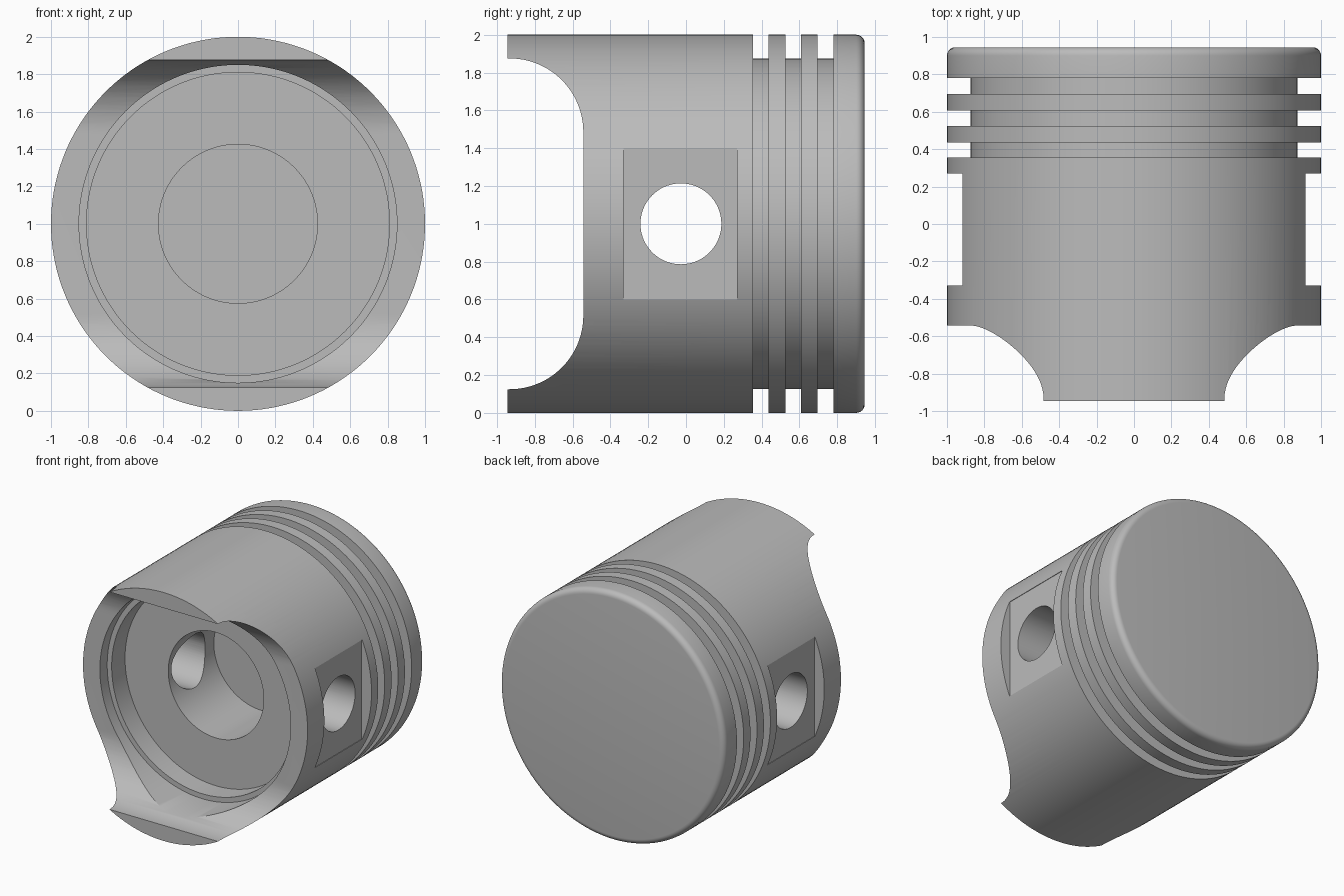
import bpy, bmesh, math
from mathutils import Matrix, Vector

if "Cube" in bpy.data.objects:
    bpy.data.objects.remove(bpy.data.objects["Cube"])

FRONT, CROWN, AXIS_Z = -0.945, 0.945, 1.0

metal = bpy.data.materials.new("grey metal")
metal.use_nodes = True
GREY = (0.5, 0.5, 0.5, 1)
metal.diffuse_color = GREY
metal.node_tree.nodes["Principled BSDF"].inputs["Base Color"].default_value = GREY


def make_object(name, bm):
    bmesh.ops.recalc_face_normals(bm, faces=bm.faces)
    mesh = bpy.data.meshes.new(name)
    bm.to_mesh(mesh)
    bm.free()
    mesh.materials.append(metal)
    obj = bpy.data.objects.new(name, mesh)
    bpy.context.collection.objects.link(obj)
    return obj


def lathe(name, profile, steps=144):
    """Spin (radius, y) points around the lengthwise axis."""
    bm = bmesh.new()
    verts = [bm.verts.new((r, y, AXIS_Z)) for r, y in profile]
    edges = [bm.edges.new(pair) for pair in zip(verts, verts[1:])]
    bmesh.ops.spin(bm, geom=verts + edges, cent=(0, 0, AXIS_Z), axis=(0, 1, 0),
                   angle=math.tau, steps=steps)
    bmesh.ops.remove_doubles(bm, verts=bm.verts, dist=1e-4)
    return make_object(name, bm)


def box(name, center, size):
    bm = bmesh.new()
    bmesh.ops.create_cube(bm, size=1, matrix=Matrix.Translation(center) @ Matrix.Diagonal((*size, 1)))
    return make_object(name, bm)


# Body: stepped inner bore, skirt, three ring grooves, rounded crown edge
profile = [(0, 0.3), (0.425, 0.3), (0.425, -0.28), (0.81, -0.28),
           (0.81, -0.45), (0.85, -0.45), (0.85, FRONT), (1, FRONT)]
for start, end in ((0.355, 0.437), (0.525, 0.608), (0.695, 0.78)):
    profile += [(1, start), (0.873, start), (0.873, end), (1, end)]
FILLET = 0.045
for i in range(7):
    a = i / 6 * math.pi / 2
    profile.append((1 - FILLET + FILLET * math.cos(a), CROWN - FILLET + FILLET * math.sin(a)))
profile.append((0, CROWN))
piston = lathe("piston_body", profile)

# Skirt cutout: rounded slot running across the open end
HALF, DEPTH, RADIUS = 0.875, -0.543, 0.39
outline = [(-1.2, -HALF)]
for side in (-1, 1):
    arc = []
    for i in range(25):
        a = i / 24 * math.pi / 2
        arc.append((DEPTH - RADIUS + RADIUS * math.sin(a),
                    side * (HALF - RADIUS + RADIUS * math.cos(a))))
    outline += arc if side < 0 else arc[::-1]
outline.append((-1.2, HALF))
bm = bmesh.new()
face = bm.faces.new([bm.verts.new((-1.3, y, AXIS_Z + z)) for y, z in outline])
ext = bmesh.ops.extrude_face_region(bm, geom=[face])
bmesh.ops.translate(bm, vec=(2.6, 0, 0),
                    verts=[v for v in ext["geom"] if isinstance(v, bmesh.types.BMVert)])
cutters = [make_object("skirt_cutter", bm)]

# Flats on both sides around the pin hole
for name, side in (("left", 1), ("right", -1)):
    cutters.append(box(name + "_flat_cutter", Vector((side * 1.112, -0.03, AXIS_Z)), (0.4, 0.6, 0.8)))

# Pin hole straight through both sides
bm = bmesh.new()
bmesh.ops.create_cone(bm, cap_ends=True, segments=72, radius1=0.214, radius2=0.214, depth=2.6,
                      matrix=Matrix.Translation((0, -0.027, AXIS_Z)) @ Matrix.Rotation(math.pi / 2, 4, 'Y'))
cutters.append(make_object("pin_hole_cutter", bm))

# Cut and shade
bpy.ops.object.select_all(action='DESELECT')
bpy.context.view_layer.objects.active = piston
piston.select_set(True)
for cutter in cutters:
    cutter.hide_render = True
    mod = piston.modifiers.new(cutter.name, 'BOOLEAN')
    mod.operation, mod.solver, mod.object = 'DIFFERENCE', 'EXACT', cutter
    bpy.ops.object.modifier_apply(modifier=mod.name)
for cutter in cutters:
    bpy.data.objects.remove(cutter)
bpy.ops.object.shade_smooth_by_angle(angle=math.radians(30))
